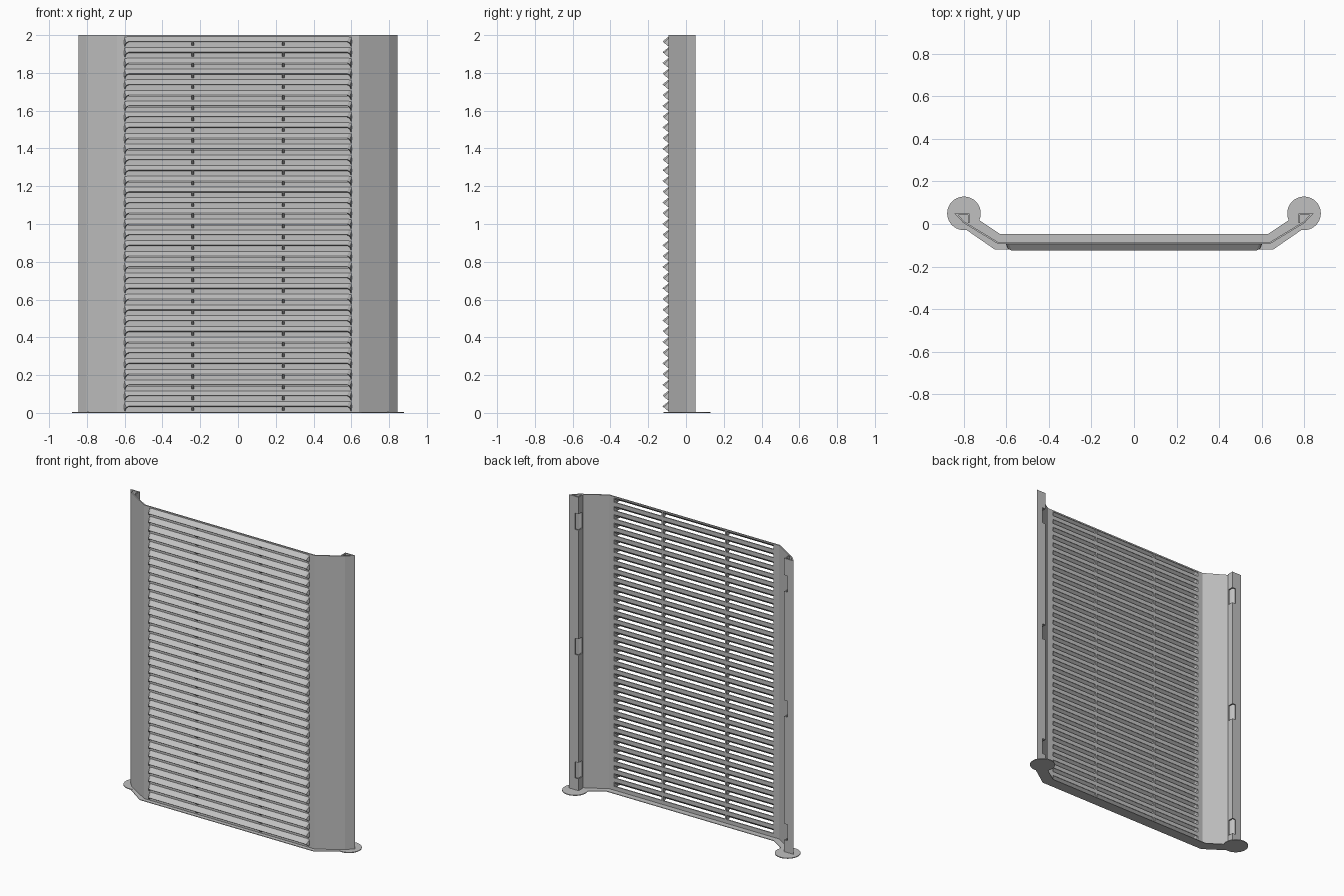
import bpy
import bmesh
import math

if "Cube" in bpy.data.objects:
    bpy.data.objects.remove(bpy.data.objects["Cube"], do_unlink=True)

# Single painted metal colour
GREY = (0.53, 0.53, 0.53, 1.0)
metal = bpy.data.materials.new("grey_metal")
metal.use_nodes = True
metal.diffuse_color = GREY
metal.node_tree.nodes["Principled BSDF"].inputs["Base Color"].default_value = GREY

HEIGHT = 2.0
COUNT = 35
PITCH = 0.0568
TOP_LIP = 1.965
HALF = PITCH / 2
SHEET_Y = -0.089
LIP_Y = -0.122
SLOT_X = 0.6
lips = [TOP_LIP - i * PITCH for i in range(COUNT)]


def make(name, bm, thickness=0):
    """Turn a bmesh into an object, optionally thickened as sheet metal."""
    bmesh.ops.recalc_face_normals(bm, faces=bm.faces)
    mesh = bpy.data.meshes.new(name)
    bm.to_mesh(mesh)
    bm.free()
    mesh.materials.append(metal)
    obj = bpy.data.objects.new(name, mesh)
    bpy.context.collection.objects.link(obj)
    if thickness:
        mod = obj.modifiers.new("thickness", "SOLIDIFY")
        mod.thickness = thickness
        mod.offset = 0
        mod.use_even_offset = True
    return obj


def loft(bm, rows, skip=lambda r, c: False):
    """Join rows of points with quads, leaving out skipped cells."""
    grid = [[bm.verts.new(p) for p in row] for row in rows]
    for r in range(len(grid) - 1):
        for c in range(len(grid[r]) - 1):
            if not skip(r, c):
                a, b = grid[r], grid[r + 1]
                bm.faces.new((a[c], a[c + 1], b[c + 1], b[c]))
    loose = [v for v in bm.verts if not v.link_faces]
    bmesh.ops.delete(bm, geom=loose, context="VERTS")


def extrude_up(bm, points, depth):
    """Solid prism from a closed outline, pulled along a direction."""
    face = bm.faces.new([bm.verts.new(p) for p in points])
    out = bmesh.ops.extrude_face_region(bm, geom=[face])
    verts = [g for g in out["geom"] if isinstance(g, bmesh.types.BMVert)]
    bmesh.ops.translate(bm, verts=verts, vec=depth)


# Slotted centre sheet: strips between the louver openings
levels = [HEIGHT]
for z in lips:
    levels += [z + HALF - 0.003, z - 0.004]
levels.append(0)
bm = bmesh.new()
loft(bm, [[(-SLOT_X, SHEET_Y, z), (SLOT_X, SHEET_Y, z)] for z in levels],
     lambda r, c: r % 2 == 1)
make("slotted_sheet", bm, 0.008)

# Folded side wings, each with a hollow post and three corner notches
profile = [(0.6, SHEET_Y), (0.64, SHEET_Y), (0.8, 0.008), (0.836, 0.046),
           (0.8, 0.046), (0.777, 0.046), (0.777, 0.012), (0.777, 0.004)]
wing_levels = [0]
for mid in (0.14, 0.98, 1.83):
    wing_levels += [mid - 0.055, mid + 0.055]
wing_levels.append(HEIGHT)
for side, label in ((1, "left"), (-1, "right")):
    bm = bmesh.new()
    loft(bm, [[(side * x, y, z) for x, y in profile] for z in wing_levels],
         lambda r, c: r % 2 == 1 and c in (4, 5))
    make(label + "_wing", bm, 0.008)

# Pressed louver slats: sloping hoods with rounded, closed ends
end_upper = [(0.6, SHEET_Y, -HALF + 0.004), (0.602, SHEET_Y, 0.004),
             (0.6, SHEET_Y, 0.02), (0.588, SHEET_Y, HALF - 0.002)]
end_lip = [(0.598, SHEET_Y, -HALF + 0.002), (0.597, -0.103, -0.016),
           (0.591, -0.115, -0.006), (0.578, LIP_Y, 0)]


def both_ends(points, z):
    left = [(-x, y, z + dz) for x, y, dz in points]
    right = [(x, y, z + dz) for x, y, dz in reversed(points)]
    return left + right


bm = bmesh.new()
for z in lips:
    loft(bm, [both_ends(end_upper, z), both_ends(end_lip, z)])
make("louver_slats", bm, 0.005)

# Small triangular webs that brace each slat
bm = bmesh.new()
for x in (-0.24, 0.24):
    for z in lips:
        tri = [(x - 0.006, SHEET_Y + 0.003, z + HALF - 0.002),
               (x - 0.006, LIP_Y, z),
               (x - 0.006, SHEET_Y + 0.003, z - HALF + 0.002)]
        extrude_up(bm, tri, (0.012, 0, 0))
make("louver_webs", bm)

# Flat base strip following the folded plan
half_plan = [(0.655, -0.12), (0.8, -0.02), (0.74, 0.026), (0.63, -0.047)]
outline = half_plan + [(-x, y) for x, y in reversed(half_plan)]
bm = bmesh.new()
extrude_up(bm, [(x, y, 0) for x, y in outline], (0, 0, 0.004))
make("base_strip", bm)

# Round foot plates under the posts
for side, label in ((1, "left"), (-1, "right")):
    bm = bmesh.new()
    ring = [(side * 0.8 + 0.079 * math.cos(a), 0.05 + 0.079 * math.sin(a), 0)
            for a in (math.tau * i / 40 for i in range(40))]
    extrude_up(bm, ring, (0, 0, 0.005))
    make(label + "_foot_plate", bm)
